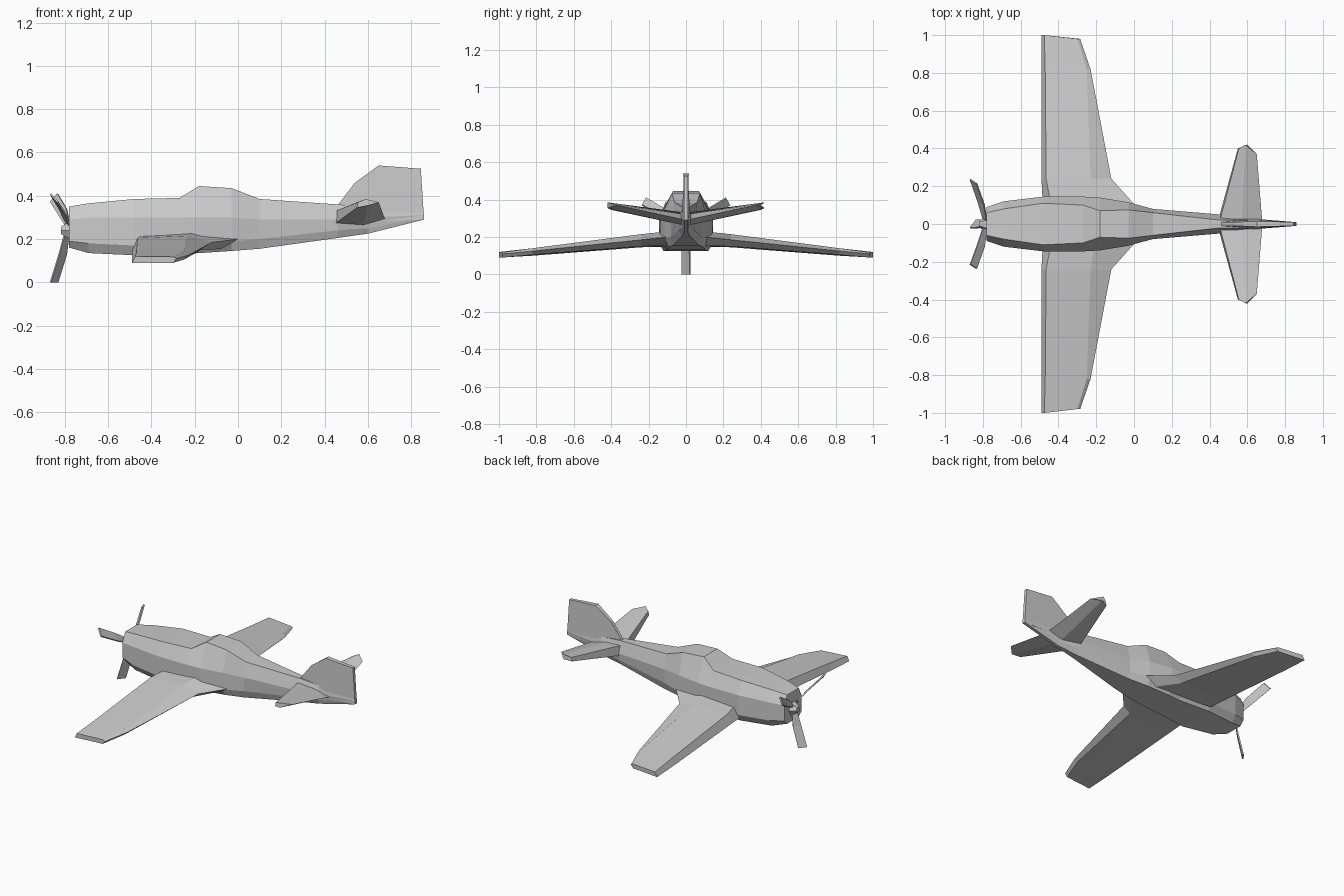
import bpy, bmesh, math
from mathutils import Matrix, Vector

if "Cube" in bpy.data.objects:
    bpy.data.objects.remove(bpy.data.objects["Cube"], do_unlink=True)

grey = bpy.data.materials.new("plain grey")
grey.use_nodes = True
grey.diffuse_color = (0.6, 0.6, 0.6, 1)
grey.node_tree.nodes["Principled BSDF"].inputs["Base Color"].default_value = grey.diffuse_color


def finish(name, bm):
    """Turn a bmesh into a flat-shaded grey object."""
    bmesh.ops.recalc_face_normals(bm, faces=bm.faces)
    mesh = bpy.data.meshes.new(name)
    bm.to_mesh(mesh)
    bm.free()
    mesh.materials.append(grey)
    obj = bpy.data.objects.new(name, mesh)
    bpy.context.scene.collection.objects.link(obj)
    return obj


def loft(name, rings):
    """Skin closed rings that all have the same point count, capping both ends."""
    bm = bmesh.new()
    loops = [[bm.verts.new(point) for point in ring] for ring in rings]
    for first, second in zip(loops, loops[1:]):
        count = len(first)
        for i in range(count):
            j = (i + 1) % count
            bm.faces.new((first[i], first[j], second[j], second[i]))
    bm.faces.new(loops[0])
    bm.faces.new(loops[-1])
    return finish(name, bm)


# Fuselage stations: x, then (half width, z) for top, shoulder, lower side, belly
stations = [
    (-.78, (.06, .35), (.09, .29), (.09, .19), (.06, .16)),
    (-.69, (.08, .365), (.12, .3), (.12, .18), (.09, .135)),
    (-.48, (.11, .385), (.145, .3), (.145, .17), (.12, .125)),
    (-.27, (.1, .39), (.145, .3), (.14, .18), (.1, .13)),
    (-.18, (.07, .445), (.14, .3), (.14, .18), (.1, .135)),
    (-.03, (.075, .435), (.115, .3), (.115, .19), (.09, .145)),
    (.1, (.06, .385), (.08, .29), (.08, .2), (.07, .155)),
    (.46, (.02, .36), (.05, .29), (.04, .24), (.02, .205)),
    (.6, (.02, .35), (.03, .3), (.02, .25), (.01, .225)),
    (.86, (.01, .32), (.01, .31), (.01, .3), (.01, .29)),
]
rings = []
for x, *half in stations:
    right = [(x, w, z) for w, z in half]
    left = [(x, -w, z) for w, z in reversed(half)]
    rings.append(right + left)
loft("fuselage", rings)

# Wing sections: y, then (x, z) for lower nose, upper nose, ridge, trailing edge, lower rear
wing = [
    (.05, (-.48, .15), (-.43, .22), (-.2, .235), (.05, .205), (-.05, .155)),
    (.24, (-.49, .145), (-.465, .205), (-.23, .215), (-.12, .185), (-.17, .15)),
    (.82, (-.49, .1), (-.47, .14), (-.25, .14), (-.23, .125), (-.25, .105)),
    (1, (-.49, .09), (-.475, .12), (-.3, .118), (-.285, .11), (-.3, .09)),
]
# Tailplane sections follow the same order
tail = [
    (0, (.44, .265), (.45, .33), (.57, .32), (.68, .29), (.58, .26)),
    (.4, (.55, .345), (.555, .37), (.59, .385), (.65, .37), (.6, .355)),
]
for side, sign in (("left", -1), ("right", 1)):
    panel = []
    for y, *profile in wing:
        # the outermost rib is slightly raked
        panel.append([(x, sign * (y - (.02 if y == 1 and x > -.4 else 0)), z)
                      for x, z in profile])
    loft(side + "_wing", panel)
    panel = []
    for y, *profile in tail:
        rake = (0, 0, .02, -.03, .02) if y else (0,) * 5
        panel.append([(x, sign * (y + shift), z)
                      for (x, z), shift in zip(profile, rake)])
    loft(side + "_tailplane", panel)

# Fin outline: x, z, half thickness
fin = [(.46, .355, .01), (.54, .46, .01), (.65, .54, .015), (.845, .525, .01),
       (.86, .29, .01), (.6, .28, .025)]
loft("fin", [[(x, s * w, z) for x, z, w in fin] for s in (-1, 1)])

# Spinner hub
bm = bmesh.new()
bmesh.ops.create_cone(bm, cap_ends=True, segments=6, radius1=.05, radius2=.02, depth=.045,
                      matrix=Matrix.Translation((-.795, 0, .24)) @ Matrix.Rotation(-math.pi / 2, 4, "Y"))
finish("spinner", bm)

# Three twisted, forward-swept propeller blades
hub = Vector((0, 0, .26))
for number in range(3):
    turn = Matrix.Rotation(number * math.tau / 3, 3, "X")
    blade = []
    for radius, x, sweep, chord in ((.03, -.79, .01, .012), (.13, -.81, .017, .02),
                                    (.26, -.85, .017, .022)):
        ring = []
        for a, b in ((-1, -1), (1, -1), (1, 1), (-1, 1)):
            point = Vector((x + a * sweep + b * .003, a * chord - b * .003, -radius))
            ring.append(hub + turn @ point)
        blade.append(ring)
    loft("propeller_blade_%d" % (number + 1), blade)
